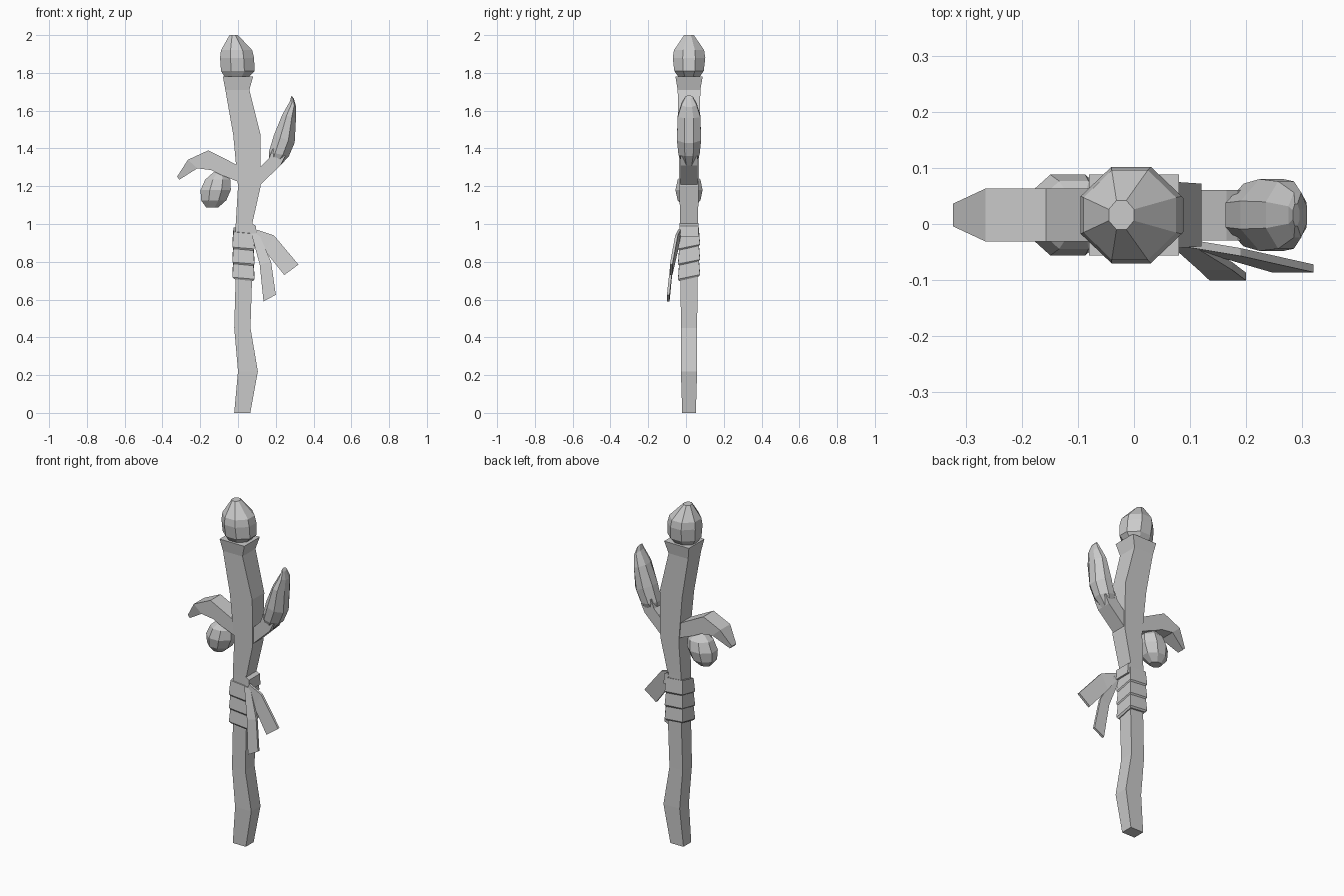
import bpy
import bmesh
import math
from mathutils import Vector

default_cube = bpy.data.objects.get("Cube")
if default_cube:
    bpy.data.objects.remove(default_cube, do_unlink=True)

grey = bpy.data.materials.new("plain grey")
grey.use_nodes = True
grey_colour = (0.6, 0.6, 0.6, 1)
grey.diffuse_color = grey_colour
grey.node_tree.nodes["Principled BSDF"].inputs["Base Color"].default_value = grey_colour

MIDDLE_Y = 0.016
SQUARE = [(-1, -1), (1, -1), (1, 1), (-1, 1)]
FLAT = 0.39
OCTAGON = [(-1, -FLAT), (-FLAT, -1), (FLAT, -1), (1, -FLAT),
           (1, FLAT), (FLAT, 1), (-FLAT, 1), (-1, FLAT)]


def section(left, right, depth, outline=SQUARE, y=MIDDLE_Y, tilt=0):
    """Closed ring spanning two points of the xz plane, with a half depth in y."""
    a = Vector((left[0], y, left[1]))
    b = Vector((right[0], y, right[1]))
    centre, half = (a + b) / 2, (b - a) / 2
    return [centre + half * u + Vector((0, depth * v, tilt * v)) for u, v in outline]


def loft(name, rings):
    """Skin a row of rings with quads and cap both ends."""
    bm = bmesh.new()
    rows = [[bm.verts.new(p) for p in ring] for ring in rings]
    count = len(rows[0])
    for low, high in zip(rows, rows[1:]):
        for i in range(count):
            j = (i + 1) % count
            bm.faces.new((low[i], low[j], high[j], high[i]))
    bm.faces.new(rows[0][::-1])
    bm.faces.new(rows[-1])
    bmesh.ops.recalc_face_normals(bm, faces=bm.faces)
    mesh = bpy.data.meshes.new(name)
    bm.to_mesh(mesh)
    bm.free()
    mesh.materials.append(grey)
    obj = bpy.data.objects.new(name, mesh)
    bpy.context.collection.objects.link(obj)
    return obj


# Crooked square shaft: left x, right x, height, half depth
shaft = [(-.02, .065, 0, .036), (0, .105, .22, .043), (-.02, .066, .45, .043),
         (-.012, .075, .73, .045), (-.012, .075, 1, .047), (0, .12, 1.2, .051),
         (-.025, .12, 1.47, .056), (-.067, .06, 1.71, .06), (-.08, .08, 1.78, .072)]
loft("shaft", [section((l, z), (r, z), d) for l, r, z, d in shaft])

# Gem held on top
gem = [(-.065, .05, 1.77, .05), (-.09, .088, 1.81, .078), (-.095, .085, 1.88, .086),
       (-.09, .075, 1.92, .08), (-.045, .0, 2, .026)]
loft("top_gem", [section((l, z), (r, z), d, OCTAGON) for l, r, z, d in gem])

# Hooked branch on the right side
hook = [((.06, 1.2), (.06, 1.33)), ((-.09, 1.26), (0, 1.31)),
        ((-.14, 1.285), (-.157, 1.39)), ((-.215, 1.295), (-.265, 1.34))]
hook_rings = [section(a, b, .047) for a, b in hook]
hook_rings.append(section((-.31, 1.235), (-.323, 1.25), .02))
loft("hooked_branch", hook_rings)

# Round fruit below the hook, made as a turned stack of octagons
fruit = []
for step in range(5):
    angle = math.radians(-66 + step * 33)
    z = 1.18 + .1 * math.sin(angle)
    r = .08 * math.cos(angle)
    lean = .02 * math.sin(angle)
    fruit.append(section((-.118 - r + lean, z), (-.118 + r + lean, z), r * .9, OCTAGON))
loft("hanging_fruit", fruit)

# Short branch on the left side, ending in a pointed bud
loft("bud_branch", [section(a, b, .045) for a, b in (
    ((.06, 1.22), (.06, 1.15)), ((.12, 1.305), (.12, 1.21)),
    ((.165, 1.35), (.225, 1.31)), ((.185, 1.4), (.25, 1.36)))])
bud = [((.165, 1.35), (.225, 1.31), .036), ((.163, 1.38), (.27, 1.36), .056),
       ((.19, 1.47), (.3, 1.43), .064), ((.235, 1.58), (.307, 1.56), .06),
       ((.275, 1.65), (.308, 1.62), .04), ((.283, 1.68), (.295, 1.665), .02)]
loft("leaf_bud", [section(a, b, d, OCTAGON) for a, b, d in bud])

# Three overlapping cloth bands, tilted from front to back
for index in range(3):
    low = .72 + index * .08
    loft("wrap_band_%d" % (index + 1), [
        section((-.02, low), (.08, low - .01), .052, tilt=.012),
        section((-.03, low + .01), (.087, low), .058, tilt=.012),
        section((-.024, low + .09), (.082, low + .08), .052, tilt=.012)])

# Knot and two loose cloth ends
loft("wrap_knot", [section((.065, .94), (.1, .93), .05),
                   section((.07, 1.005), (.095, .99), .05)])
ribbons = {
    "long_ribbon": [((.07, .95), (.11, .95), -.035), ((.115, .785), (.175, .8), -.075),
                    ((.135, .59), (.2, .625), -.094)],
    "short_ribbon": [((.09, .935), (.1, .97), -.035), ((.145, .855), (.19, .94), -.05),
                     ((.245, .73), (.32, .785), -.079)]}
for name, path in ribbons.items():
    loft(name, [section(a, b, .007, y=y) for a, b, y in path])
